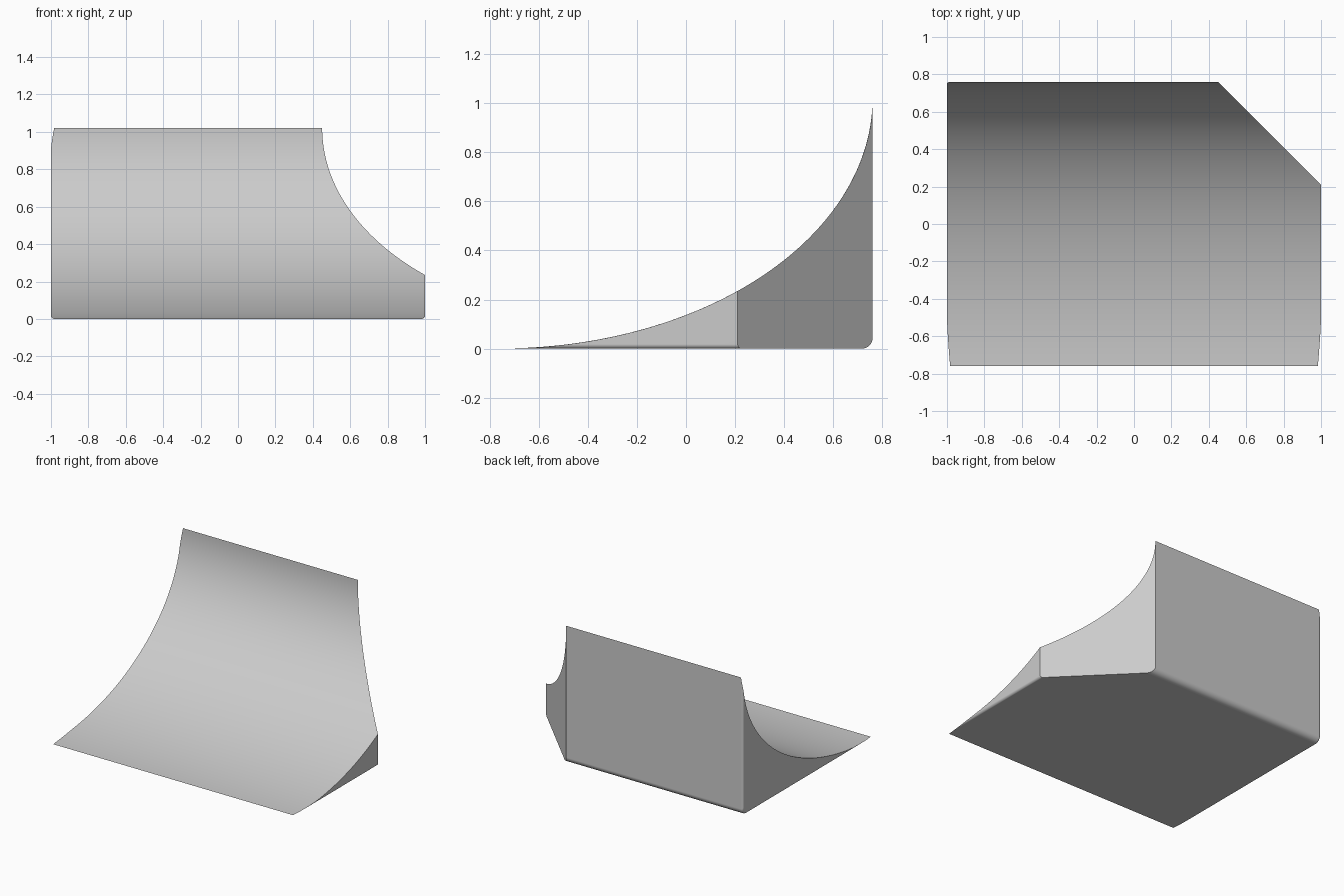
import bpy, bmesh
from math import sin, cos, asin, acos, pi

cube = bpy.data.objects.get("Cube")
if cube:
    bpy.data.objects.remove(cube, do_unlink=True)

DEPTH, HEIGHT = 1.52, 1.02
BACK = DEPTH / 2
HEEL = 0.045          # rounding of the back bottom edge
EDGE_X, EDGE_Z, EDGE_Y = 0.017, 0.018, 0.012   # rounding of the end edges
CURVE_STEPS, ROUND_STEPS = 64, 8

grey = bpy.data.materials.new("ramp grey")
grey.use_nodes = True
colour = (0.6, 0.6, 0.6, 1)
grey.diffuse_color = colour
grey.node_tree.nodes["Principled BSDF"].inputs["Base Color"].default_value = colour


def section(bottom, back):
    """Side profile: quarter-ellipse riding surface, back wall, rounded heel."""
    t0 = acos(1 - bottom / HEIGHT)
    t1 = asin(min(1, (back + BACK) / DEPTH))
    points = []
    for i in range(CURVE_STEPS + 1):
        t = t0 + (t1 - t0) * i / CURVE_STEPS
        points.append((DEPTH * sin(t) - BACK, HEIGHT * (1 - cos(t))))
    for i in range(ROUND_STEPS + 1):
        a = pi / 2 * i / ROUND_STEPS
        points.append((back - HEEL + HEEL * cos(a), bottom + HEEL - HEEL * sin(a)))
    return points


# Sections along the width, shrinking around the rounded ends
stations = []
for i in range(5):
    a = pi / 2 * i / 4
    stations.append((1 - EDGE_X + EDGE_X * sin(a),
                     EDGE_Z * (1 - cos(a)), BACK - EDGE_Y * (1 - cos(a))))
stations = [(-x, z, y) for x, z, y in reversed(stations)] + stations

# Ramp body lofted through the sections
bm = bmesh.new()
rings = [[bm.verts.new((x, y, z)) for y, z in section(bottom, back)]
         for x, bottom, back in stations]
for a, b in zip(rings, rings[1:]):
    for i in range(len(a)):
        j = (i + 1) % len(a)
        bm.faces.new((a[i], a[j], b[j], b[i]))
bm.faces.new(rings[0])
bm.faces.new(rings[-1])

# Diagonal cut across the back corner
cut = bmesh.ops.bisect_plane(bm, geom=bm.verts[:] + bm.edges[:] + bm.faces[:],
                             dist=1e-5, plane_co=(0.45, BACK, 0),
                             plane_no=(1, 1, 0), clear_outer=True)
rim = [g for g in cut["geom_cut"] if isinstance(g, bmesh.types.BMEdge)]
bmesh.ops.holes_fill(bm, edges=rim, sides=0)
bmesh.ops.recalc_face_normals(bm, faces=bm.faces[:])

mesh = bpy.data.meshes.new("ramp")
bm.to_mesh(mesh)
bm.free()
mesh.materials.append(grey)
ramp = bpy.data.objects.new("curved_ramp", mesh)
bpy.context.collection.objects.link(ramp)

# Smooth curve with crisp edges
bpy.ops.object.select_all(action="DESELECT")
ramp.select_set(True)
bpy.context.view_layer.objects.active = ramp
bpy.ops.object.shade_smooth_by_angle(angle=pi / 6)
weighted = ramp.modifiers.new("Weighted normals", "WEIGHTED_NORMAL")
weighted.keep_sharp = True
